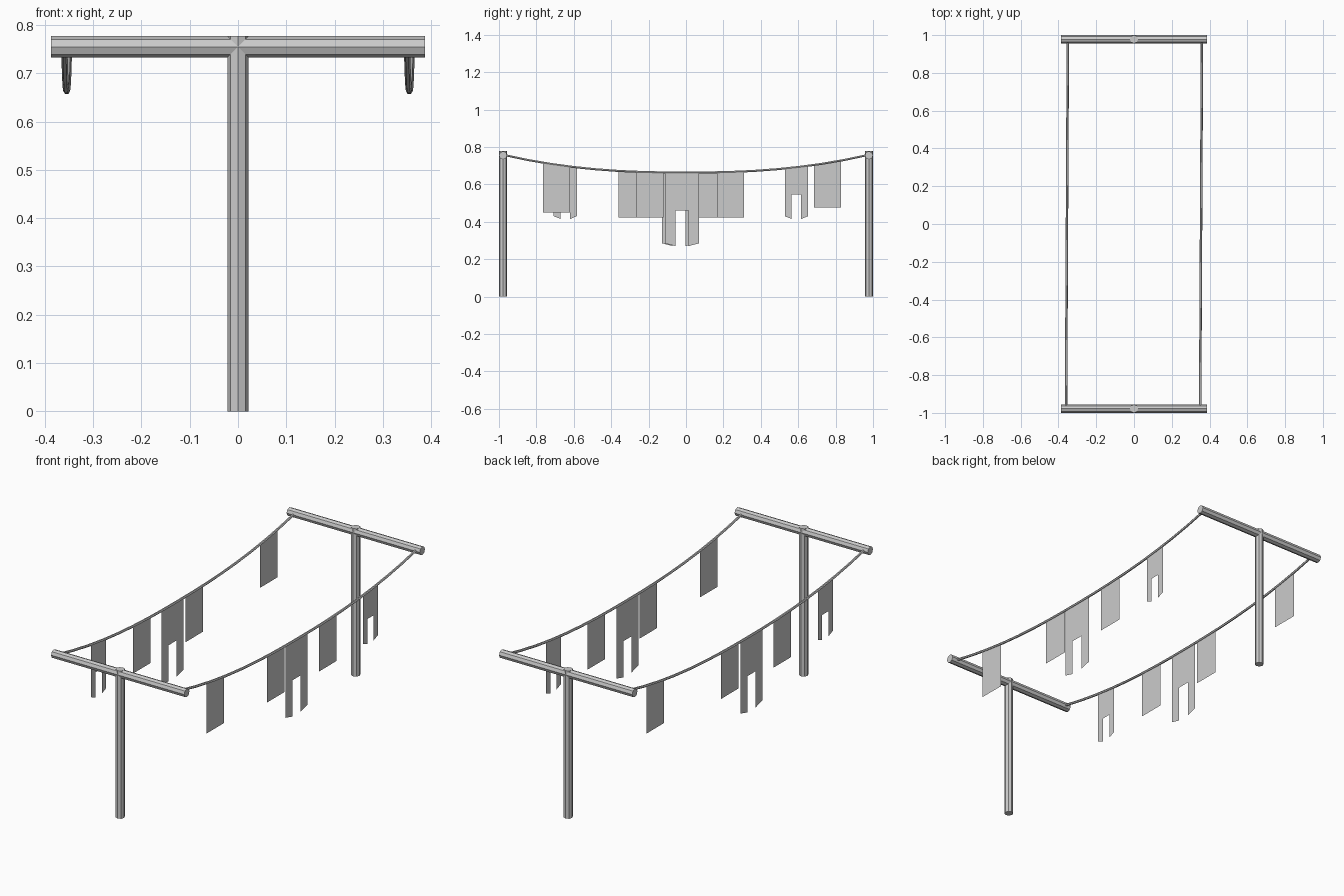
import bpy, math
from mathutils import Matrix

if "Cube" in bpy.data.objects:
    bpy.data.objects.remove(bpy.data.objects["Cube"])

POST_Y, BAR_Z, R = 0.978, 0.755, 0.022
LINE_X, END_Y = 0.355, 0.968


def rope_z(y):
    return 0.663 + 0.093 * (abs(y) / END_Y) ** 2.4


def rope_x(side, y):
    return side * LINE_X + 0.005 * y


def make_mesh(name, verts, faces):
    me = bpy.data.meshes.new(name)
    me.from_pydata(verts, [], faces)
    ob = bpy.data.objects.new(name, me)
    bpy.context.collection.objects.link(ob)
    return ob


# Eight-sided rod, corners on the axes
def rod(name, length, loc, rot=(0, 0, 0)):
    bpy.ops.mesh.primitive_cylinder_add(vertices=8, radius=R, depth=length,
                                        location=loc, rotation=rot)
    bpy.context.object.name = name


# Sagging rope swept as a six-sided tube
def rope(name, side, n=16, sides=6, r=0.0065):
    verts, faces = [], []
    for i in range(n + 1):
        y = -END_Y + 2 * END_Y * i / n
        for k in range(sides):
            a = 2 * math.pi * k / sides
            verts.append((rope_x(side, y) + r * math.cos(a), y,
                          rope_z(y) + r * math.sin(a)))
    for i in range(n):
        for k in range(sides):
            a, b = i * sides + k, i * sides + (k + 1) % sides
            faces.append((a, a + sides, b + sides, b))
    faces.append(tuple(range(sides)))
    faces.append(tuple(n * sides + k for k in reversed(range(sides))))
    make_mesh(name, verts, faces)


# Flat rectangular cloth hung from the rope
def towel(name, side, y0, bottom, w=0.146):
    x, y1 = rope_x(side, y0 + w / 2), y0 + w
    make_mesh(name, [(x, y0, bottom), (x, y1, bottom),
                      (x, y1, rope_z(y1)), (x, y0, rope_z(y0))], [(0, 1, 2, 3)])


# Flat trousers with a slot between the legs and slanted hems
def trousers(name, side, y0, w, leg, crotch, bottom):
    x, y1 = rope_x(side, y0 + w / 2), y0 + w
    a, b, hem = y0 + leg, y1 - leg, bottom + 0.015
    pts = [(y0, hem), (a, bottom), (a, crotch), (b, crotch), (b, bottom),
           (y1, hem), (y1, crotch), (y1, rope_z(y1)), (y0, rope_z(y0)), (y0, crotch)]
    make_mesh(name, [(x, y, z) for y, z in pts],
              [(0, 1, 2, 9), (4, 5, 6, 3), (9, 2, 3, 6, 7, 8)])


# T-shaped end supports
for tag, s in (("front", -1), ("back", 1)):
    rod(tag + "_post", 0.777, (0, s * POST_Y, 0.3885))
    rod(tag + "_crossbar", 0.774, (0, s * POST_Y, BAR_Z), (0, math.pi / 2, 0))

# Lines
rope("right_rope", 1)
rope("left_rope", -1)

# Laundry on the right line
for i, (y, z) in enumerate([(-0.765, 0.45), (-0.265, 0.423), (0.165, 0.423)]):
    towel(f"right_towel_{i + 1}", 1, y, z)
trousers("right_long_trousers", 1, -0.112, 0.182, 0.056, 0.46, 0.27)
trousers("right_short_trousers", 1, 0.528, 0.125, 0.037, 0.547, 0.415)

# Laundry on the left line
for i, (y, z) in enumerate([(-0.362, 0.423), (0.07, 0.423), (0.684, 0.475)]):
    towel(f"left_towel_{i + 1}", -1, y, z)
trousers("left_long_trousers", -1, -0.128, 0.182, 0.056, 0.46, 0.27)
trousers("left_short_trousers", -1, -0.708, 0.125, 0.037, 0.547, 0.415)
